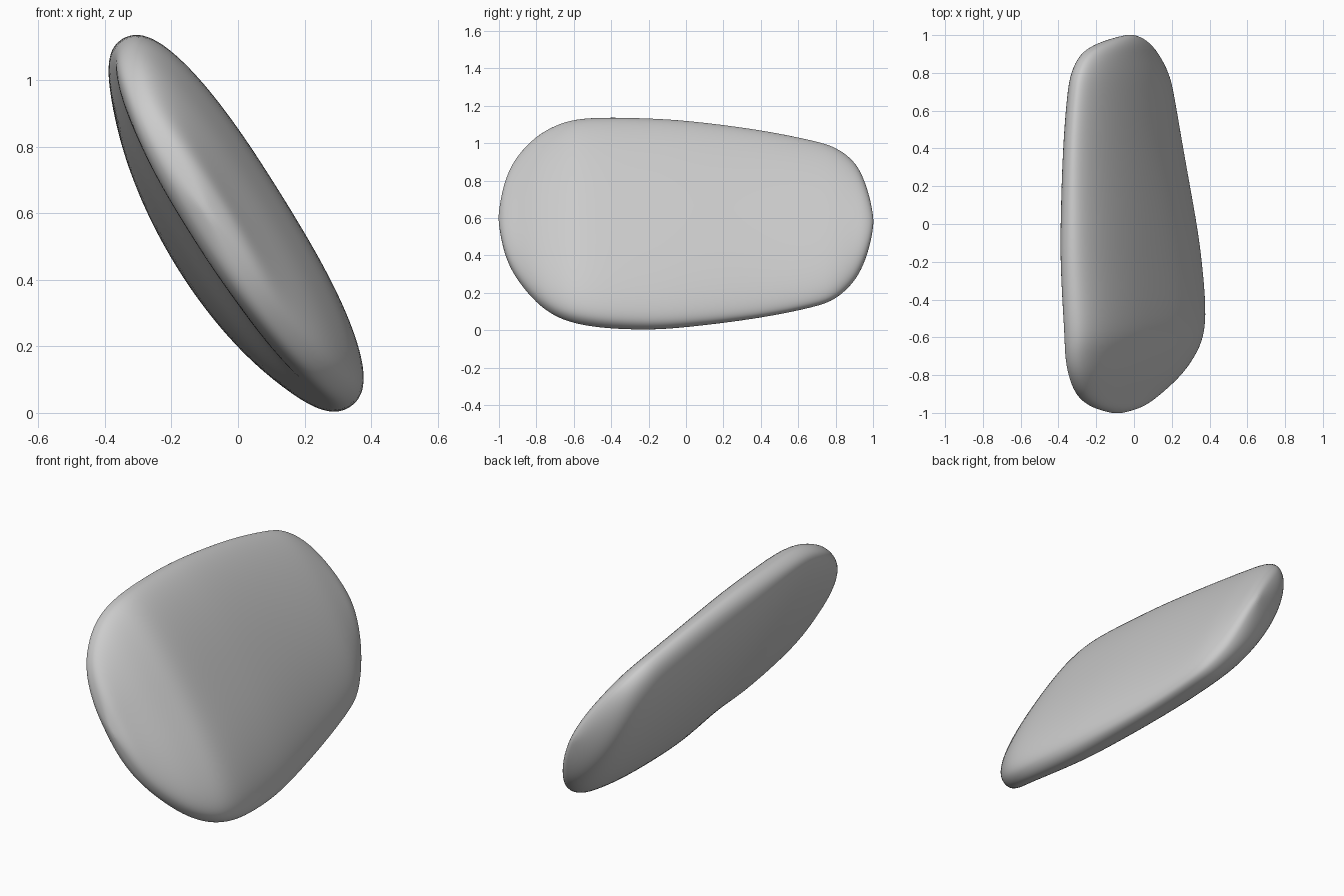
import bpy, bmesh, math

if "Cube" in bpy.data.objects:
    bpy.data.objects.remove(bpy.data.objects["Cube"])

# Cross-sections along y:
# y, centre x, centre z, half length, upper thickness, lower thickness
SECTIONS = [
    (-1.00, -.09, .60, .05, .015, .015),
    (-.98, -.09, .60, .18, .05, .05),
    (-.95, -.09, .60, .285, .07, .07),
    (-.90, -.085, .60, .39, .09, .085),
    (-.80, -.05, .59, .52, .12, .105),
    (-.70, -.025, .582, .592, .14, .12),
    (-.60, -.003, .580, .632, .155, .13),
    (-.45, 0, .573, .653, .155, .14),
    (-.20, -.012, .567, .653, .15, .165),
    (.00, -.02, .57, .637, .14, .18),
    (.40, -.048, .57, .578, .125, .187),
    (.70, -.06, .57, .505, .115, .175),
    (.80, -.065, .573, .467, .11, .16),
    (.90, -.07, .583, .372, .095, .135),
    (.95, -.055, .583, .265, .075, .10),
    (.985, -.03, .58, .14, .04, .05),
    (1.00, -.02, .58, .04, .015, .015),
]
SIDES = 40


def spow(v, e):
    return math.copysign(abs(v) ** e, v)


def section_points(y, cx, cz, half, up, low):
    """Tilted super-ellipse, boxier at the front and more lens-like behind."""
    k = min(max((y + .5) / .9, 0), 1)
    tilt = math.radians(32 - 2 * k)
    e = 2 / (2.5 - .5 * k)
    s, c = math.sin(tilt), math.cos(tilt)
    pts = []
    for i in range(SIDES):
        a = 2 * math.pi * i / SIDES
        u = half * spow(math.cos(a), e)
        n = (up if math.sin(a) > 0 else low) * spow(math.sin(a), e)
        pts.append((cx + u * s + n * c, y, cz - u * c + n * s))
    return pts


# Loft the slab through the sections
bm = bmesh.new()
rings = [[bm.verts.new(p) for p in section_points(*row)] for row in SECTIONS]
for r0, r1 in zip(rings, rings[1:]):
    for i in range(SIDES):
        j = (i + 1) % SIDES
        bm.faces.new((r0[i], r0[j], r1[j], r1[i]))

# Close both ends with fans
for ring, row in ((rings[0], SECTIONS[0]), (rings[-1], SECTIONS[-1])):
    tip = bm.verts.new((row[1], row[0] * 1.002, row[2]))
    for i in range(SIDES):
        bm.faces.new((ring[i], ring[(i + 1) % SIDES], tip))
bmesh.ops.recalc_face_normals(bm, faces=bm.faces)
for f in bm.faces:
    f.smooth = True

mesh = bpy.data.meshes.new("tilted_pebble")
bm.to_mesh(mesh)
bm.free()
pebble = bpy.data.objects.new("tilted_pebble", mesh)
bpy.context.collection.objects.link(pebble)

# Soften the surface
sub = pebble.modifiers.new("smooth", 'SUBSURF')
sub.levels = sub.render_levels = 2
